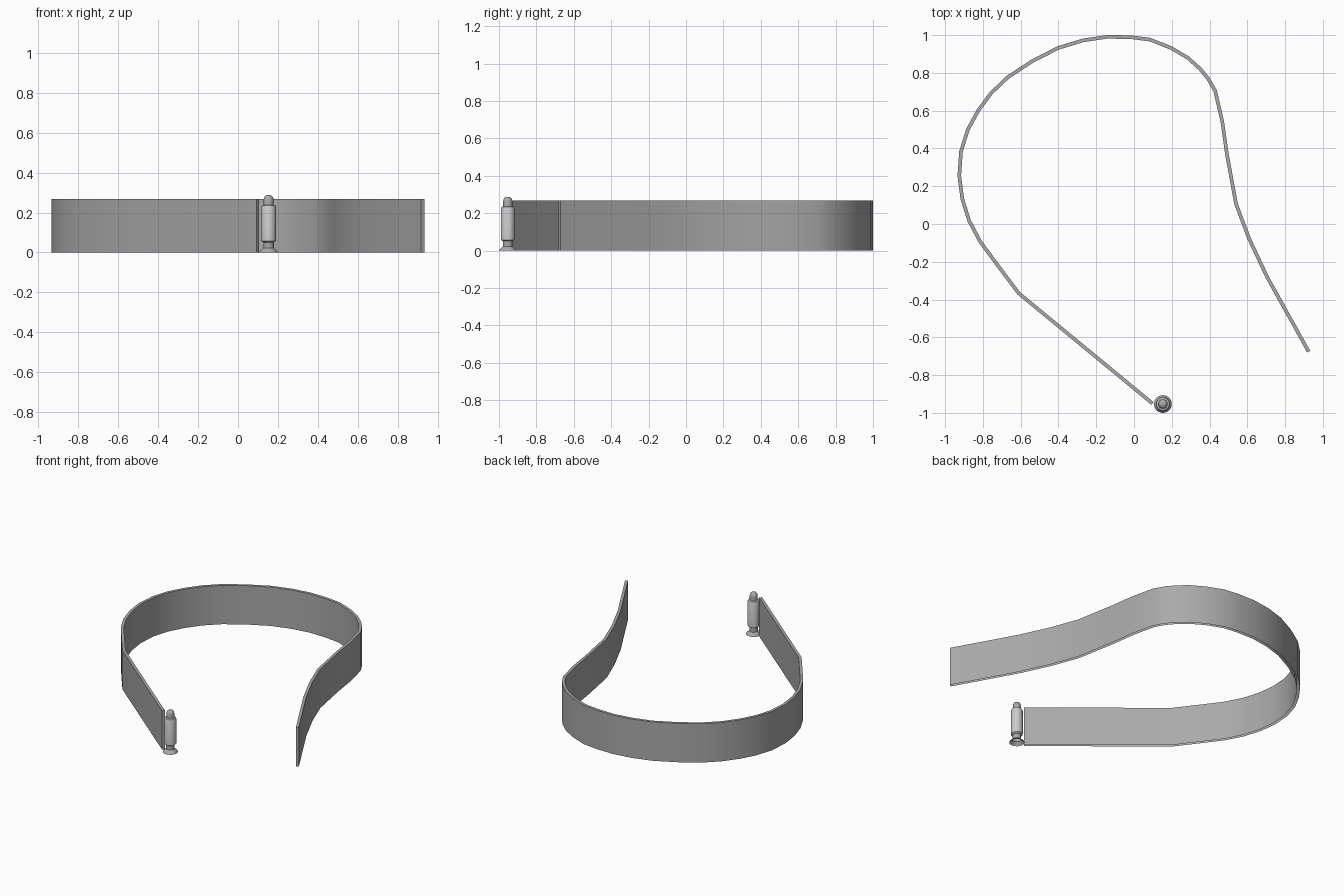
import bpy, bmesh, math
from mathutils import Vector

if "Cube" in bpy.data.objects:
    bpy.data.objects.remove(bpy.data.objects["Cube"])


def grey(name, v):
    m = bpy.data.materials.new(name)
    m.diffuse_color = (v, v, v, 1)
    m.use_nodes = True
    m.node_tree.nodes["Principled BSDF"].inputs["Base Color"].default_value = m.diffuse_color
    return m


DARK, LIGHT = grey("dark_grey", 0.4), grey("light_grey", 0.75)


def finish(name, bm, angle, mats):
    mesh = bpy.data.meshes.new(name)
    bm.to_mesh(mesh)
    bm.free()
    for m in mats:
        mesh.materials.append(m)
    ob = bpy.data.objects.new(name, mesh)
    bpy.context.collection.objects.link(ob)
    bpy.ops.object.select_all(action='DESELECT')
    ob.select_set(True)
    bpy.context.view_layer.objects.active = ob
    bpy.ops.object.shade_smooth_by_angle(angle=math.radians(angle))
    return ob


def wall(name, path, thick, z0, z1):
    """Upright strip of constant thickness with mitred corners, open underneath."""
    pts = [Vector(p) for p in path]
    dirs = [(b - a).normalized() for a, b in zip(pts, pts[1:])]
    bm = bmesh.new()
    rings = []
    for i, p in enumerate(pts):
        a, b = dirs[max(i - 1, 0)], dirs[min(i, len(dirs) - 1)]
        t = (a + b).normalized()
        off = Vector((-t.y, t.x)) * (thick / 2 / t.dot(a))
        l, r = p + off, p - off
        rings.append([bm.verts.new((q.x, q.y, z))
                      for q, z in ((r, z0), (r, z1), (l, z1), (l, z0))])
    for a, b in zip(rings, rings[1:]):
        for k in range(3):
            bm.faces.new((a[k], b[k], b[k + 1], a[k + 1]))
    bm.faces.new(rings[0])
    bm.faces.new(rings[-1][::-1])
    return finish(name, bm, 30, [DARK])


def lathe(name, profile, x, y, light, sides=24):
    """Solid of revolution, open underneath; the z range 'light' is paler."""
    bm = bmesh.new()
    rings = [[bm.verts.new((x + r * math.cos(math.tau * k / sides),
                            y + r * math.sin(math.tau * k / sides), z))
              for k in range(sides)] for r, z in profile]
    for a, b in zip(rings, rings[1:]):
        for k in range(sides):
            n = (k + 1) % sides
            f = bm.faces.new((a[k], a[n], b[n], b[k]))
            f.material_index = int(light[0] < f.calc_center_median().z < light[1])
    bm.faces.new(rings[-1])
    return finish(name, bm, 35, [DARK, LIGHT])


# Curved band wall, from the post end round to the free end
path = [(0.098, -0.950), (-0.61, -0.367), (-0.72, -0.221), (-0.815, -0.092),
        (-0.873, 0.018), (-0.909, 0.133), (-0.925, 0.255), (-0.916, 0.383),
        (-0.880, 0.499), (-0.825, 0.600), (-0.757, 0.692), (-0.667, 0.778),
        (-0.54, 0.861), (-0.402, 0.932), (-0.27, 0.972), (-0.143, 0.991),
        (-0.016, 0.989), (0.085, 0.976), (0.196, 0.932), (0.286, 0.879),
        (0.35, 0.821), (0.392, 0.770), (0.430, 0.704), (0.467, 0.544),
        (0.492, 0.369), (0.54, 0.107), (0.610, -0.079), (0.706, -0.283),
        (0.925, -0.676)]
wall("curved_wall", path, 0.019, 0.0, 0.267)

# Turned post: flared foot, neck, thicker pale body, upper neck and domed tip
lathe("end_post", [
    (0.047, 0.0), (0.045, 0.006), (0.026, 0.022), (0.026, 0.051), (0.037, 0.058),
    (0.037, 0.226), (0.034, 0.234), (0.025, 0.237), (0.025, 0.262),
    (0.023, 0.274), (0.017, 0.283), (0.008, 0.287)], 0.153, -0.953, (0.052, 0.236))
